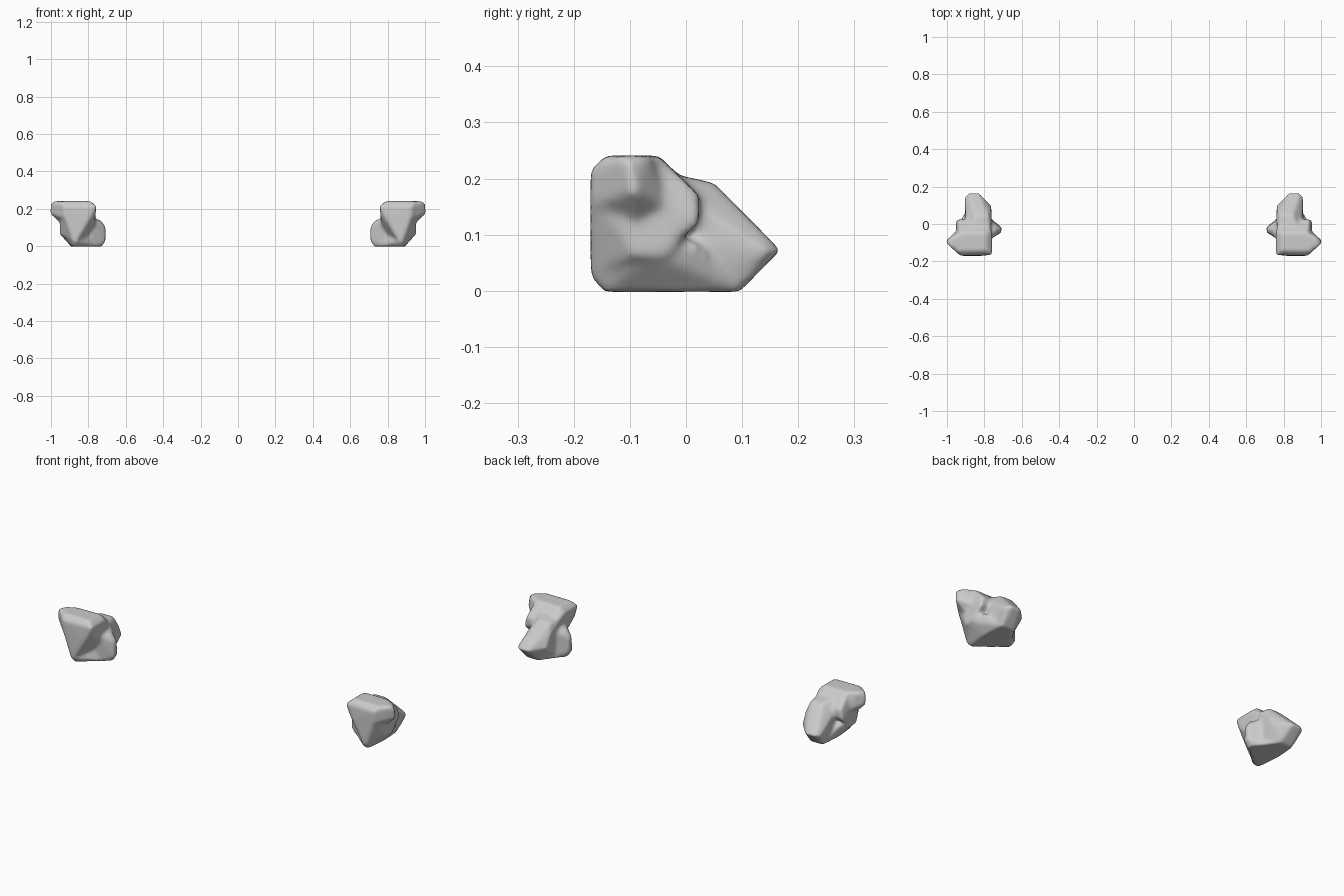
import bpy, bmesh

# Lobes of one boulder (x > 0 side), each the convex hull of a few points
upper_lobe = [
    (.79, -.143, .241), (.79, -.048, .241), (.95, -.143, .241), (.93, -.05, .241),
    (.93, -.17, .215), (.93, -.17, .17), (.758, -.165, .215), (.758, -.05, .215),
    (.762, -.145, .165), (.80, -.17, .14), (.86, -.17, .03), (.88, -.17, .03),
    (.952, -.09, .062), (.952, -.04, .062), (.952, .024, .12), (.94, .025, .168),
    (.77, .02, .17), (.77, -.05, .08)]
outer_peak = [
    (.985, -.12, .241), (.975, -.07, .241), (1.003, -.10, .225), (1.003, -.085, .175),
    (1.003, -.10, .175), (.93, -.168, .21), (.93, -.165, .15), (.93, -.05, .241),
    (.948, -.09, .12), (.948, -.035, .15), (.92, -.12, .241)]
lower_body = [
    (.86, -.145, -.002), (.88, -.145, -.002), (.892, -.03, -.002), (.885, .095, -.002),
    (.81, .095, -.002), (.735, -.045, -.002), (.735, -.01, -.002),
    (.86, -.17, .025), (.88, -.17, .025), (.89, -.15, .14), (.952, -.06, .065),
    (.93, .02, .08), (.77, .03, .12)]
back_lobe = [
    (.83, .168, .072), (.882, .168, .072), (.84, .143, .098), (.882, .143, .098),
    (.81, .095, -.002), (.885, .095, -.002), (.765, .0, .0), (.89, .0, .0),
    (.763, .098, .08), (.904, .145, .07), (.904, .03, .08), (.90, .02, .15),
    (.78, .05, .192), (.85, .05, .192), (.78, -.03, .20), (.88, -.03, .21),
    (.762, .0, .18), (.763, .07, .14)]
inner_bump = [
    (.709, -.045, .03), (.709, -.015, .03), (.709, -.04, .105), (.709, -.02, .105),
    (.73, -.045, -.002), (.73, -.01, -.002), (.735, -.03, .143),
    (.78, -.08, .0), (.78, .04, .0), (.78, -.09, .145), (.78, .03, .145)]


def add_hull(bm, points):
    verts = [bm.verts.new(p) for p in points]
    bmesh.ops.convex_hull(bm, input=verts)
    loose = [v for v in verts if v.is_valid and not v.link_faces]
    bmesh.ops.delete(bm, geom=loose, context='VERTS')


def boulder(name, side):
    bm = bmesh.new()
    for lobe in (upper_lobe, outer_peak, lower_body, back_lobe, inner_bump):
        add_hull(bm, lobe)
    for v in bm.verts:
        v.co.x *= side
    bmesh.ops.recalc_face_normals(bm, faces=bm.faces)
    mesh = bpy.data.meshes.new(name)
    bm.to_mesh(mesh)
    bm.free()
    ob = bpy.data.objects.new(name, mesh)
    bpy.context.collection.objects.link(ob)
    # Fuse the lobes and soften the ridges
    fuse = ob.modifiers.new("fuse", 'REMESH')
    fuse.mode = 'VOXEL'
    fuse.voxel_size = .009
    fuse.use_smooth_shade = True
    soft = ob.modifiers.new("soften", 'SMOOTH')
    soft.factor = .5
    soft.iterations = 5


boulder("right_boulder", 1)
boulder("left_boulder", -1)
